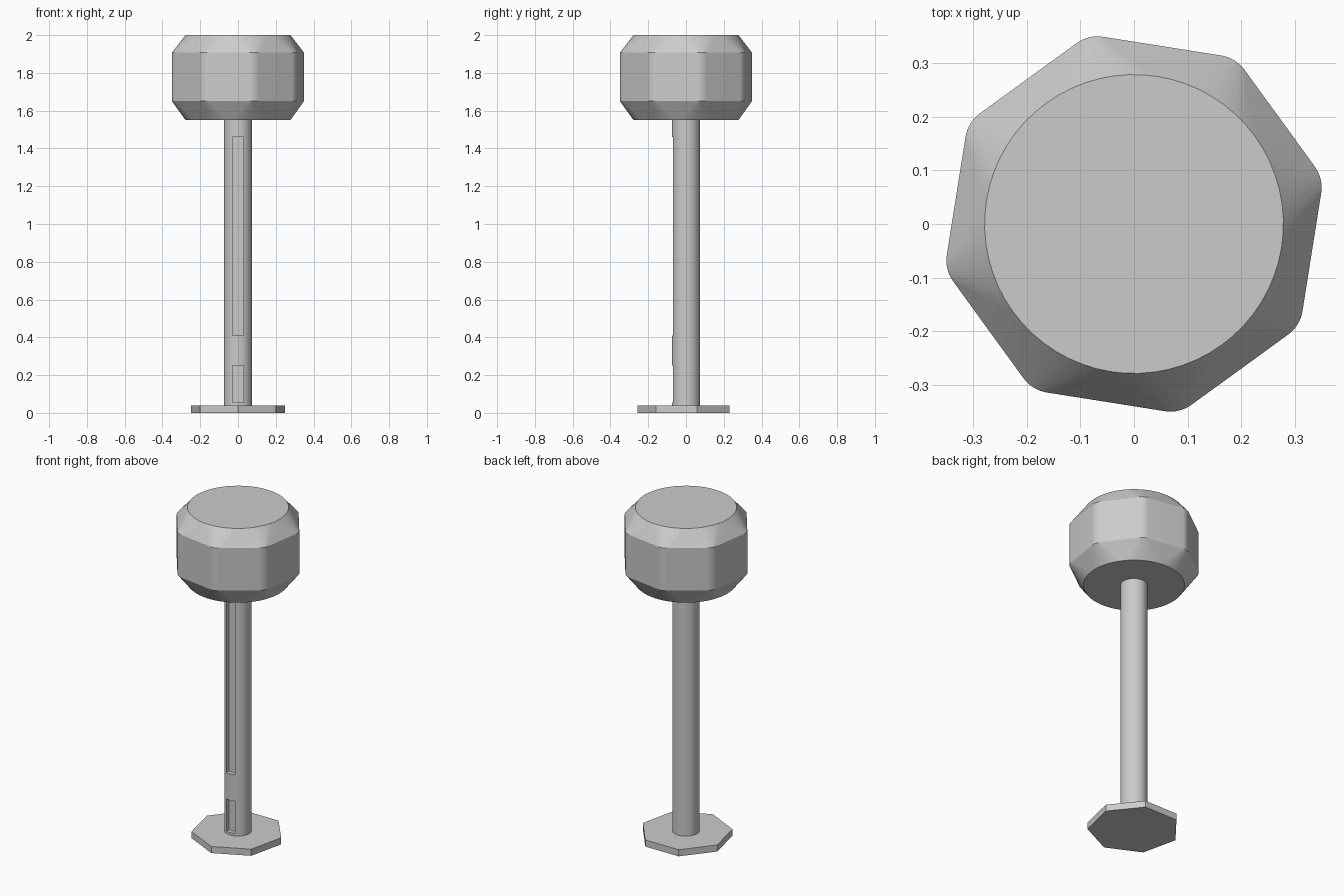
import bpy, bmesh, math
from mathutils import Matrix, Vector

if "Cube" in bpy.data.objects:
    bpy.data.objects.remove(bpy.data.objects["Cube"], do_unlink=True)

GREY = bpy.data.materials.new("plain grey")
GREY.use_nodes = True
GREY.diffuse_color = (0.6, 0.6, 0.6, 1)
GREY.node_tree.nodes["Principled BSDF"].inputs["Base Color"].default_value = (0.6, 0.6, 0.6, 1)


def make_object(name, bm):
    bmesh.ops.recalc_face_normals(bm, faces=bm.faces)
    mesh = bpy.data.meshes.new(name)
    bm.to_mesh(mesh)
    bm.free()
    mesh.materials.append(GREY)
    obj = bpy.data.objects.new(name, mesh)
    bpy.context.collection.objects.link(obj)
    return obj


def select(obj):
    bpy.ops.object.select_all(action='DESELECT')
    obj.select_set(True)
    bpy.context.view_layer.objects.active = obj


def smooth(obj, degrees):
    select(obj)
    bpy.ops.object.shade_smooth_by_angle(angle=math.radians(degrees))


def prism(name, radius, z0, z1, sides, turn=0.0):
    bm = bmesh.new()
    place = Matrix.Translation((0, 0, (z0 + z1) / 2)) @ Matrix.Rotation(turn, 4, 'Z')
    bmesh.ops.create_cone(bm, cap_ends=True, segments=sides, radius1=radius,
                          radius2=radius, depth=z1 - z0, matrix=place)
    return make_object(name, bm)


def box(name, low, high):
    bm = bmesh.new()
    low, high = Vector(low), Vector(high)
    bmesh.ops.create_cube(bm, size=1, matrix=Matrix.Translation((low + high) / 2)
                          @ Matrix.Diagonal((*(high - low), 1)))
    return make_object(name, bm)


# Base: seven-sided plate with one corner to the front
base = prism("base_plate", 0.256, 0.0, 0.04, 7)
corner = max(base.data.vertices, key=lambda v: v.co.x)
turn = -math.pi / 2 - math.atan2(corner.co.y, corner.co.x)
base.data.transform(Matrix.Rotation(turn, 4, 'Z'))

# Shaft: round post with two shallow slots cut in the front
shaft = prism("shaft", 0.075, 0.03, 1.56, 64)
for z0, z1 in ((0.055, 0.25), (0.41, 1.46)):
    cutter = box("slot_cutter", (-0.028, -0.12, z0), (0.028, -0.047, z1))
    cutter.hide_render = True
    mod = shaft.modifiers.new("slot", 'BOOLEAN')
    mod.operation, mod.solver, mod.object = 'DIFFERENCE', 'EXACT', cutter
    select(shaft)
    bpy.ops.object.modifier_apply(modifier=mod.name)
    bpy.data.objects.remove(cutter, do_unlink=True)
smooth(shaft, 30)

# Head: rounded octagon lofted to a circle at the top and bottom
SIDES, STEPS = 8, 8
APOTHEM, FILLET, CAP_RADIUS = 0.335, 0.067, 0.278
FIRST_NORMAL = math.radians(-9)
STEP = math.tau / (SIDES * STEPS)


def direction(i):
    a = FIRST_NORMAL + i * STEP
    return Vector((math.cos(a), math.sin(a), 0))


def circle_ring(bm, z):
    return [bm.verts.new(direction(i) * CAP_RADIUS + Vector((0, 0, z)))
            for i in range(SIDES * STEPS)]


def octagon_ring(bm, z):
    reach = (APOTHEM - FILLET) / math.cos(math.pi / SIDES)
    return [bm.verts.new(direction((k + 0.5) * STEPS) * reach
                         + direction(k * STEPS + i) * FILLET + Vector((0, 0, z)))
            for k in range(SIDES) for i in range(STEPS + 1)]


bm = bmesh.new()
bottom, lower = circle_ring(bm, 1.55), octagon_ring(bm, 1.65)
upper, top = octagon_ring(bm, 1.908), circle_ring(bm, 2.0)
bm.faces.new(bottom)
bm.faces.new(top)
# Straight walls
n = len(lower)
for i in range(n):
    j = (i + 1) % n
    bm.faces.new((lower[i], lower[j], upper[j], upper[i]))
# Chamfers: a fan at each rounded corner and a flat triangle on each side
for outline, circle in ((lower, bottom), (upper, top)):
    m = len(circle)
    for k in range(SIDES):
        for i in range(STEPS):
            o, c = k * (STEPS + 1) + i, k * STEPS + i
            bm.faces.new((outline[o], outline[o + 1], circle[(c + 1) % m], circle[c]))
        end = k * (STEPS + 1) + STEPS
        bm.faces.new((outline[end], outline[(end + 1) % n], circle[(k + 1) * STEPS % m]))
head = make_object("head", bm)
smooth(head, 25)
